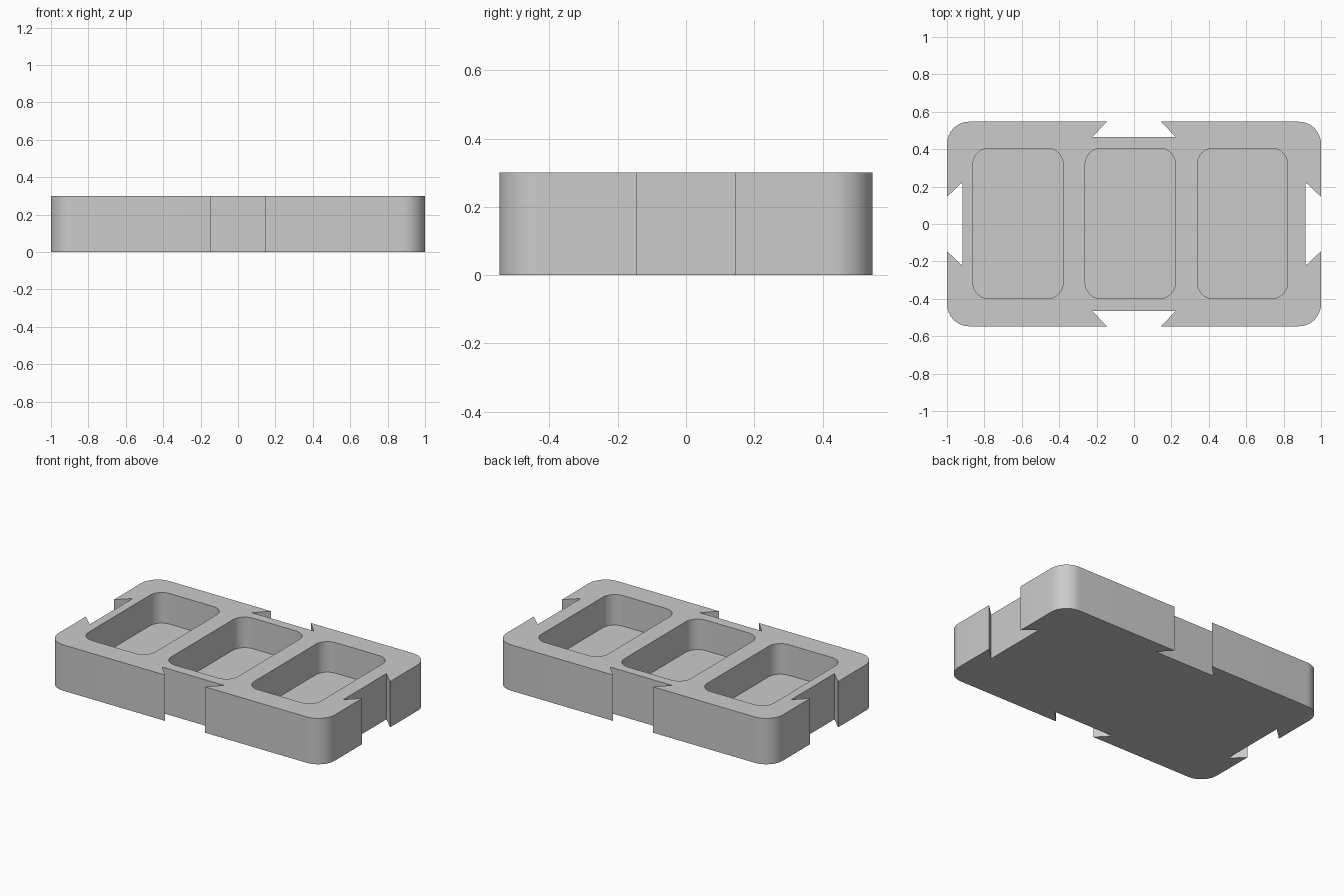
import bpy, bmesh
from math import sin, cos, pi, radians

HX, HY, H = 1.0, 0.547, 0.30
if "Cube" in bpy.data.objects:
    bpy.data.objects.remove(bpy.data.objects["Cube"])

grey = bpy.data.materials.new("plain grey")
grey.use_nodes = True
colour = (0.6, 0.6, 0.6, 1)
grey.diffuse_color = colour
grey.node_tree.nodes["Principled BSDF"].inputs["Base Color"].default_value = colour


def arc(cx, cy, r, start, steps=12):
    """Quarter circle, counter-clockwise."""
    return [(cx + r * cos(start + pi / 2 * i / steps),
             cy + r * sin(start + pi / 2 * i / steps)) for i in range(steps + 1)]


def rounded_rect(cx, cy, hx, hy, r):
    """One list of points per corner, counter-clockwise from +x +y."""
    signs = [(1, 1), (-1, 1), (-1, -1), (1, -1)]
    return [arc(cx + sx * (hx - r), cy + sy * (hy - r), r, k * pi / 2)
            for k, (sx, sy) in enumerate(signs)]


def prism(name, outline, z0, z1):
    bm = bmesh.new()
    face = bm.faces.new([bm.verts.new((x, y, z0)) for x, y in outline])
    top = bmesh.ops.extrude_face_region(bm, geom=[face])["geom"]
    verts = [v for v in top if isinstance(v, bmesh.types.BMVert)]
    bmesh.ops.translate(bm, verts=verts, vec=(0, 0, z1 - z0))
    bmesh.ops.recalc_face_normals(bm, faces=bm.faces)
    mesh = bpy.data.meshes.new(name)
    bm.to_mesh(mesh)
    bm.free()
    mesh.materials.append(grey)
    obj = bpy.data.objects.new(name, mesh)
    bpy.context.collection.objects.link(obj)
    return obj


# Tray block: rounded corners with a dovetail notch in the middle of each side
MOUTH, ROOT, DEPTH = 0.145, 0.223, 0.082
dovetail = [(MOUTH, 0), (ROOT, DEPTH), (-ROOT, DEPTH), (-MOUTH, 0)]
notches = [
    [(t, HY - d) for t, d in dovetail],
    [(-HX + d, t) for t, d in dovetail],
    [(-t, -HY + d) for t, d in dovetail],
    [(HX - d, -t) for t, d in dovetail],
]
outline = []
for corner, notch in zip(rounded_rect(0, 0, HX, HY, 0.12), notches):
    outline += corner + notch
tray = prism("tray", outline, 0, H)

# Three rounded pockets sunk from the top
cutters = []
for i in range(3):
    corners = rounded_rect(-0.02 + 0.6 * (i - 1), 0.003, 0.241, 0.402, 0.085)
    cutter = prism(f"pocket_cutter_{i + 1}", sum(corners, []), 0.10, H + 0.1)
    cutter.hide_render = True
    cutters.append(cutter)
    cut = tray.modifiers.new(f"pocket_{i + 1}", "BOOLEAN")
    cut.operation = "DIFFERENCE"
    cut.solver = "EXACT"
    cut.object = cutter

# Bake the cuts, then smooth the rounded corners only
depsgraph = bpy.context.evaluated_depsgraph_get()
baked = bpy.data.meshes.new_from_object(tray.evaluated_get(depsgraph))
tray.modifiers.clear()
tray.data = baked
for cutter in cutters:
    bpy.data.objects.remove(cutter)
bpy.ops.object.select_all(action="DESELECT")
tray.select_set(True)
bpy.context.view_layer.objects.active = tray
bpy.ops.object.shade_smooth_by_angle(angle=radians(30))
